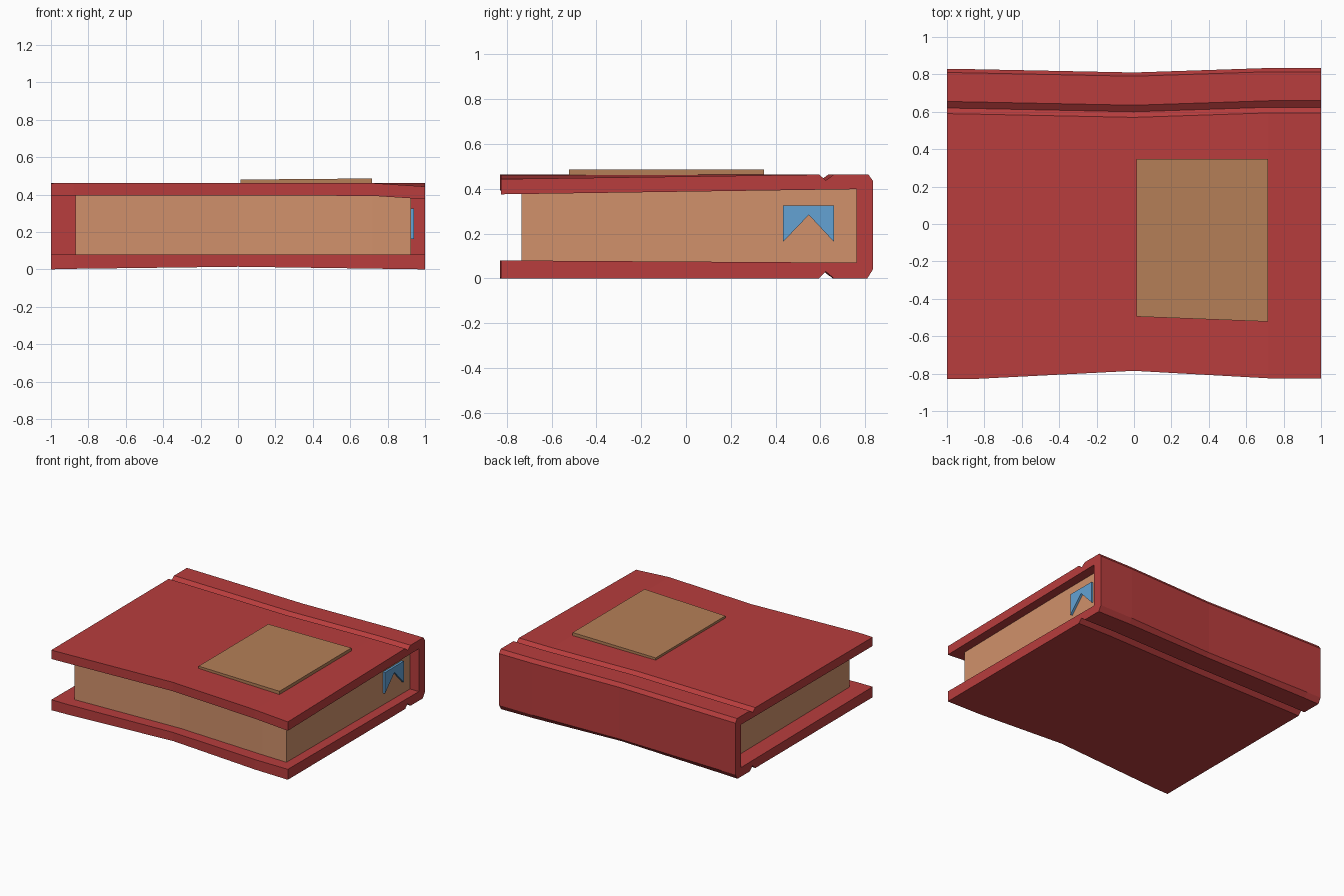
import bpy, bmesh

if "Cube" in bpy.data.objects:
    bpy.data.objects.remove(bpy.data.objects["Cube"])


def material(name, srgb):
    m = bpy.data.materials.new(name)
    lin = [((c / 255 + 0.055) / 1.055) ** 2.4 for c in srgb]
    m.diffuse_color = (*lin, 1)
    m.use_nodes = True
    m.node_tree.nodes["Principled BSDF"].inputs["Base Color"].default_value = m.diffuse_color
    return m


red = material("red cover", (184, 61, 61))
cream = material("tan paper", (209, 145, 107))
brown = material("brown label", (181, 127, 87))
blue = material("blue ribbon", (99, 162, 212))


def loft(name, sections, mat):
    """Join equal-length rings of points into a closed solid."""
    bm = bmesh.new()
    rings = [[bm.verts.new(p) for p in s] for s in sections]
    n = len(rings[0])
    for a, b in zip(rings, rings[1:]):
        for i in range(n):
            j = (i + 1) % n
            bm.faces.new((a[i], a[j], b[j], b[i]))
    bm.faces.new(rings[0])
    bm.faces.new(rings[-1][::-1])
    bmesh.ops.recalc_face_normals(bm, faces=bm.faces)
    me = bpy.data.meshes.new(name)
    bm.to_mesh(me)
    bm.free()
    me.materials.append(mat)
    ob = bpy.data.objects.new(name, me)
    bpy.context.collection.objects.link(ob)
    return ob


def cover_section(x, front, back, lift, droop):
    """U-shaped cover profile with hinge grooves and a chamfered spine."""
    s = back - 0.83                       # sideways shift of the spine
    low = [(front, 0.08), (front, lift), (0.59 + s, lift), (0.62 + s, 0.03 + lift),
           (0.655 + s, lift), (0.805 + s, lift), (back, 0.04)]
    top = 0.463
    high = [(back, 0.435), (0.81 + s, top), (0.655 + s, top), (0.62 + s, 0.437),
            (0.59 + s, top), (front, top - droop), (front, 0.395 - droop)]
    inner = [(0.76, 0.398), (0.76, 0.07)]
    return [(x, y, z) for y, z in low + high + inner]


# Cover, gently warped along its length
loft("cover", [cover_section(-1, -0.83, 0.83, 0, 0.003),
               cover_section(-0.88, -0.83, 0.828, 0.003, 0),
               cover_section(0, -0.785, 0.81, 0.014, 0),
               cover_section(0.72, -0.825, 0.834, 0.004, 0.002),
               cover_section(1, -0.825, 0.834, 0, 0.02)], red)

# Page block
loft("pages", [[(x, f, 0.06), (x, 0.77, 0.06), (x, 0.77, 0.40), (x, f, 0.40 - d)]
               for x, f, d in ((-0.87, -0.735, 0), (0, -0.70, 0),
                               (0.72, -0.73, 0), (0.925, -0.735, 0.01))], cream)

# Cover label
loft("label", [[(x, f, 0.455), (x, 0.348, 0.455), (x, 0.348, z), (x, f, z)]
               for x, f, z in ((0.013, -0.495, 0.48), (0.717, -0.522, 0.486))], brown)

# Swallow-tailed bookmark on the page edge
tail = [(0.433, 0.325), (0.66, 0.325), (0.66, 0.163), (0.548, 0.283), (0.433, 0.163)]
loft("bookmark", [[(x, y, z) for y, z in tail] for x in (0.92, 0.942)], blue)
